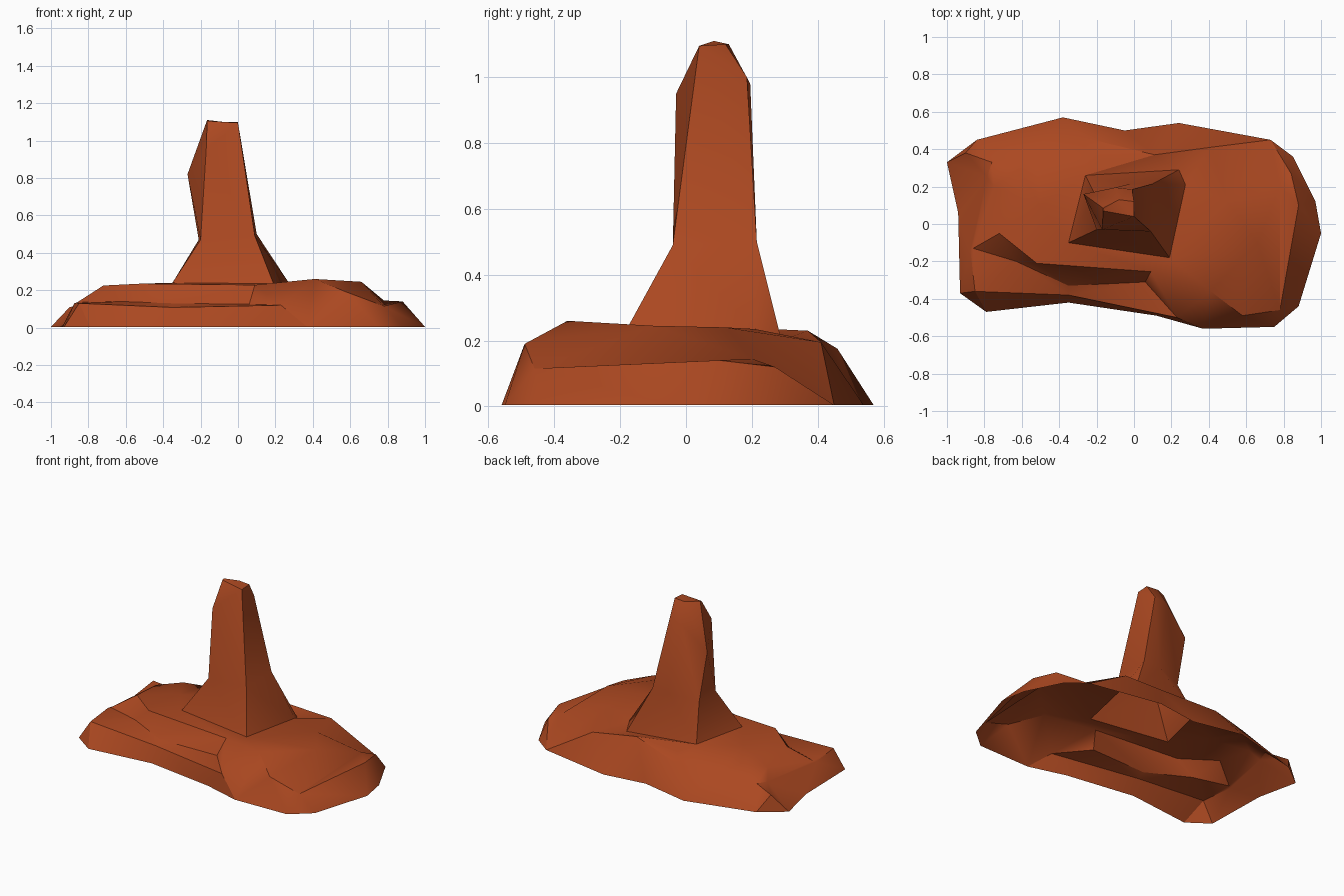
import bpy, bmesh
from mathutils import Vector
from mathutils.geometry import delaunay_2d_cdt

if "Cube" in bpy.data.objects:
    bpy.data.objects.remove(bpy.data.objects["Cube"])

rust = bpy.data.materials.new("rust_rock")
rust.diffuse_color = (0.41, 0.065, 0.015, 1)
rust.use_nodes = True
rust.node_tree.nodes["Principled BSDF"].inputs["Base Color"].default_value = rust.diffuse_color

# Ground outline of the mound
outline = [(1, -.05), (.97, .12), (.85, .36), (.73, .45), (.24, .54), (-.05, .50),
           (-.38, .57), (-.84, .45), (-1, .33), (-.94, .06), (-.93, -.37),
           (-.79, -.47), (-.35, -.42), (.12, -.49), (.37, -.56), (.75, -.55), (.88, -.44)]

# Ledge rims, feet and lips as crease lines (x, y, height)
creases = {
    "front_rim": [(-.72, -.05, .225), (-.52, -.21, .235), (.09, -.255, .228),
                  (.41, -.36, .26), (.66, -.10, .245)],
    "front_foot": [(-.63, -.20, .14), (-.35, -.33, .13), (.06, -.31, .125)],
    "front_lip": [(-.85, -.36, .13), (-.35, -.38, .108), (.23, -.50, .12)],
    "front_knob": [(.58, -.49, .19)],
    "right_foot": [(.78, -.46, .115), (.78, .20, .145)],
    "right_lip": [(.88, .10, .14), (.84, .27, .12)],
    "back_rim": [(-.53, .39, .17), (-.26, .46, .175), (.11, .37, .23), (.41, .41, .195)],
    "back_pit": [(-.18, .35, .20)],
    "left_rim": [(-.86, -.13, .135), (-.75, .20, .19), (-.61, .29, .21)],
    "left_foot": [(-.875, -.14, .13), (-.785, .25, .12)],
    "left_corner": [(-.90, .38, .11), (-.76, .33, .13)],
    "plateau": [(-.50, .10, .23)],
    "plateau_right": [(.50, .12, .24)],
}

# Spire cross-sections, bottom to top
spire = [
    [(-.35, -.10, .24), (.19, -.18, .235), (.275, .21, .235), (.24, .29, .20), (-.26, .26, .235)],
    [(-.20, -.03, .47), (.09, -.04, .49), (.10, .215, .50), (-.02, .215, .50), (-.21, .16, .47)],
    [(-.17, -.03, .95), (0, .04, 1.095), (-.01, .185, 1.0), (-.10, .195, .98), (-.27, .16, .82)],
    [(-.165, .07, 1.105), (0, .04, 1.095), (0, .12, 1.10), (-.08, .13, 1.10), (-.165, .085, 1.11)],
]


def finish(name, bm, angle):
    """Turn a bmesh into a shaded object with the rock colour."""
    mesh = bpy.data.meshes.new(name)
    bm.to_mesh(mesh)
    bm.free()
    mesh.materials.append(rust)
    obj = bpy.data.objects.new(name, mesh)
    bpy.context.collection.objects.link(obj)
    bpy.ops.object.select_all(action='DESELECT')
    obj.select_set(True)
    bpy.context.view_layer.objects.active = obj
    bpy.ops.object.shade_smooth_by_angle(angle=angle)


# Mound: open shell triangulated between the outline, creases and spire foot
points, edges = [], []


def add_chain(chain, closed=False):
    start = len(points)
    points.extend(Vector(p) for p in chain)
    edges.extend((i, i + 1) for i in range(start, len(points) - 1))
    if closed:
        edges.append((len(points) - 1, start))
    return set(range(start, len(points)))


add_chain([(x, y, .004) for x, y in outline], True)
foot = add_chain(spire[0], True)
for chain in creases.values():
    add_chain(chain)

flat, _, tris, source, _, _ = delaunay_2d_cdt([p.xy for p in points], edges, [], 1, 1e-5)
bm = bmesh.new()
verts = [bm.verts.new((v.x, v.y, points[s[0]].z if s else .15)) for v, s in zip(flat, source)]
for tri in tris:
    if not all(source[i] and source[i][0] in foot for i in tri):
        bm.faces.new([verts[i] for i in tri])
bm.normal_update()
for f in bm.faces:
    if f.normal.z < 0:
        f.normal_flip()
finish("rock_mound", bm, .6)

# Spire: twisted facets between the rings, closed top, open underneath
bm = bmesh.new()
rings = [[bm.verts.new(p) for p in ring] for ring in spire]
for low, high in zip(rings, rings[1:]):
    for i in range(5):
        j = (i + 1) % 5
        bm.faces.new((low[i], low[j], high[i]))
        bm.faces.new((low[j], high[j], high[i]))
cap = bm.faces.new(rings[-1])
bmesh.ops.triangulate(bm, faces=[cap])
bmesh.ops.remove_doubles(bm, verts=bm.verts, dist=.0005)
finish("rock_spire", bm, .8)
